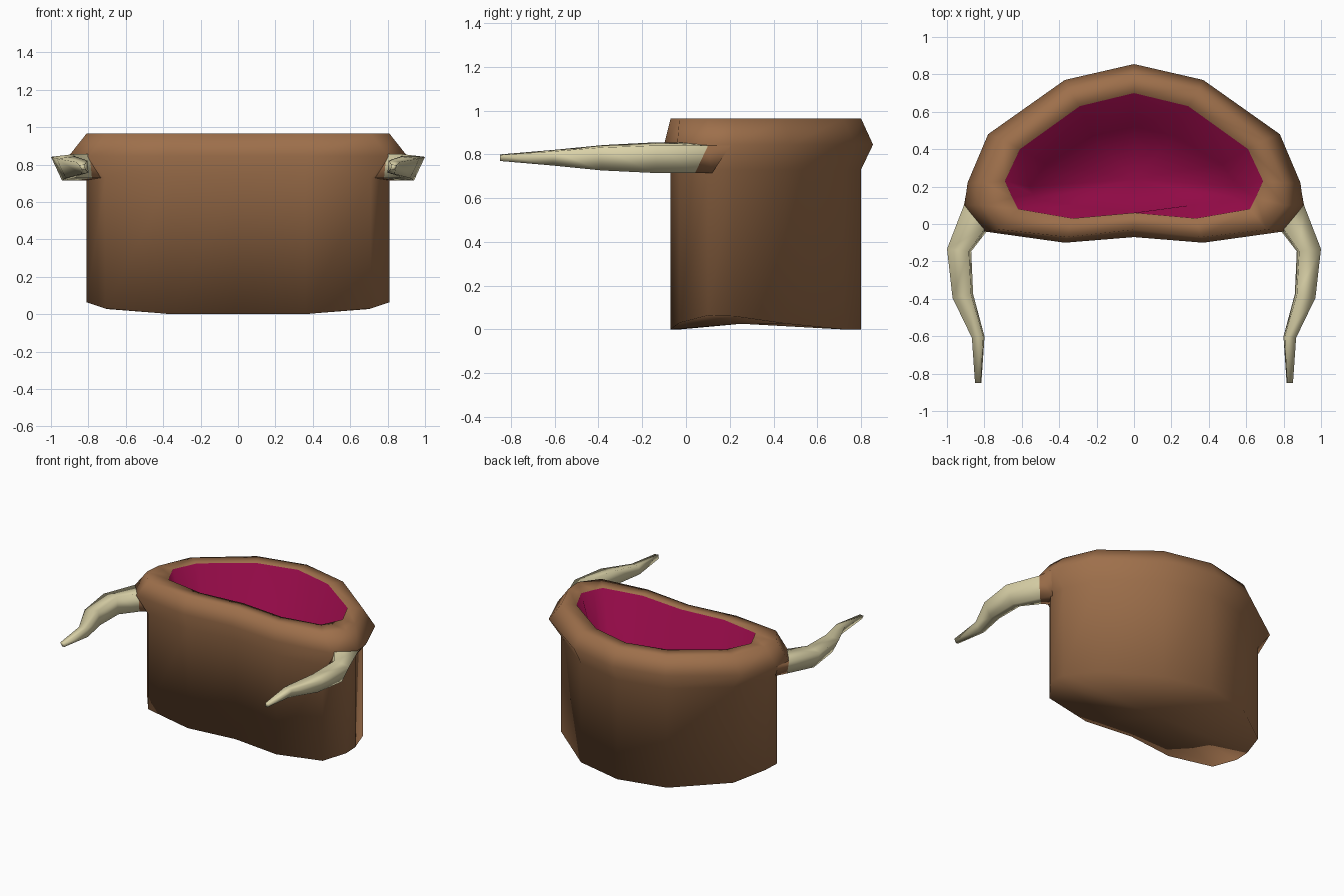
import bpy, bmesh, math
from mathutils import Vector

if "Cube" in bpy.data.objects:
    bpy.data.objects.remove(bpy.data.objects["Cube"])


def material(name, color):
    m = bpy.data.materials.new(name)
    m.diffuse_color = (*color, 1)
    m.use_nodes = True
    m.node_tree.nodes["Principled BSDF"].inputs["Base Color"].default_value = m.diffuse_color
    return m


HIDE = material("brown hide", (0.34, 0.16, 0.07))
LINING = material("maroon lining", (0.28, 0.003, 0.06))
IVORY = material("ivory", (0.70, 0.64, 0.39))


def ring(half, z):
    """Mirror a half outline (front centre to back centre); z is a number or f(x)."""
    pts = half + [(-x, y) for x, y in half[-2:0:-1]]
    return [Vector((x, y, z(abs(x)) if callable(z) else z)) for x, y in pts]


def loft(name, rings, mats, cap_start=False, cap_end=False, second_from=99):
    """Skin a list of rings; bands from second_from on use the second material."""
    bm = bmesh.new()
    loops = [[bm.verts.new(p) for p in r] for r in rings]
    n = len(loops[0])
    for k, (a, b) in enumerate(zip(loops, loops[1:])):
        for i in range(n):
            j = (i + 1) % n
            bm.faces.new((a[i], a[j], b[j], b[i])).material_index = int(k >= second_from)
    for use, loop in ((cap_start, loops[0][::-1]), (cap_end, loops[-1])):
        if use and n == 4:
            bm.faces.new(loop)
        elif use:
            c = bm.verts.new(sum((v.co for v in loop), Vector()) / n)
            for i in range(n):
                f = bm.faces.new((loop[i], loop[(i + 1) % n], c))
                f.material_index = int(loop is loops[-1] and second_from < 99)
    for f in bm.faces:
        f.smooth = True
    me = bpy.data.meshes.new(name)
    bm.to_mesh(me)
    bm.free()
    for m in mats:
        me.materials.append(m)
    ob = bpy.data.objects.new(name, me)
    bpy.context.collection.objects.link(ob)
    return ob


# Half outlines of the bean-shaped pouch, seen from above
wall = [(0, -.03), (.36, -.07), (.71, -.03), (.81, .10), (.80, .22), (.70, .45), (.35, .72), (0, .80)]
bulge = [(0, -.07), (.37, -.10), (.80, -.04), (.905, .10), (.89, .22), (.78, .48), (.37, .77), (0, .855)]
mouth = [(0, .06), (.33, .03), (.62, .08), (.65, .14), (.69, .23), (.61, .40), (.29, .63), (0, .70)]
floor = [(0, .07), (.30, .10), (.52, .13), (.54, .16), (.56, .20), (.47, .32), (.22, .47), (0, .52)]


def hem(x):
    return max(0, (x - .36) * .08) + max(0, (x - .7) * .25)


# Body with flared rim, turning inward to the maroon hollow
loft("body", [ring(wall, hem), ring(wall, .73), ring(bulge, .845), ring(wall, .965),
              ring(mouth, .965), ring(floor, .5)], [HIDE, LINING],
     cap_start=True, cap_end=True, second_from=4)

# Horns: skewed four-sided sections (u across, v up)
SECTION = [(1, .8), (-.8, 1), (-1, -.8), (.1, -1)]


def section(x, y, w, h, yaw, side):
    pts = [Vector((side * (x + u * w * math.cos(yaw)), y + u * w * math.sin(yaw), .785 + v * h))
           for u, v in SECTION]
    return pts if side > 0 else pts[::-1]


# Path points: x, y, half width, half height, turn
path = [(.845, .035, .092, .070, .80), (.935, -.14, .065, .070, .1),
        (.915, -.385, .056, .058, -.18), (.833, -.605, .034, .036, -.1),
        (.833, -.85, .017, .015, 0)]
socket = [(.80, .11, .13, .070, .80), path[0]]

for side, label in ((1, "right"), (-1, "left")):
    loft(label + "_horn", [section(*p, side) for p in path], [IVORY], cap_end=True)
    loft(label + "_horn_socket", [section(*p, side) for p in socket], [HIDE])
